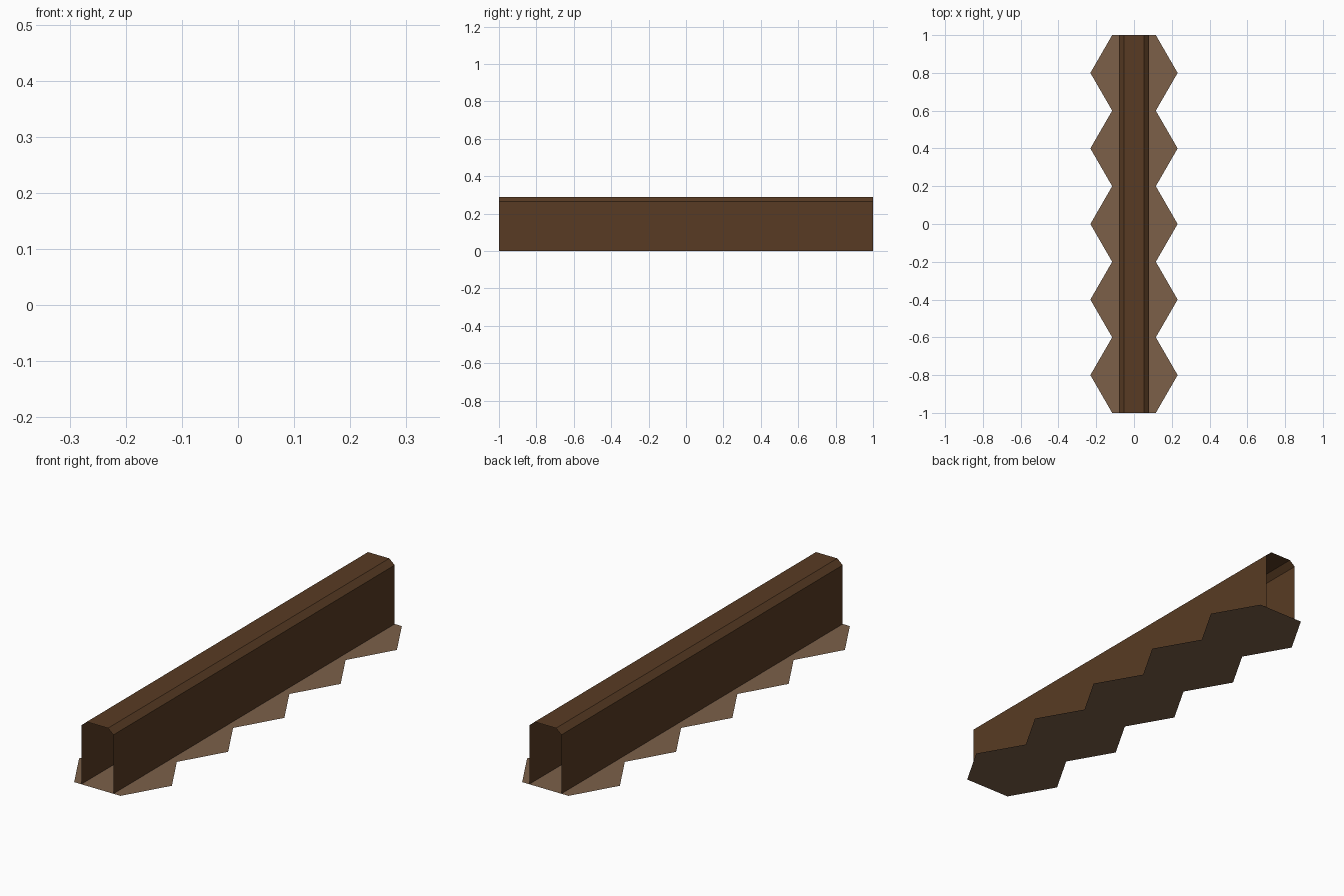
import bpy, bmesh, math

if "Cube" in bpy.data.objects:
    bpy.data.objects.remove(bpy.data.objects["Cube"])


def material(name, rgb):
    m = bpy.data.materials.new(name)
    m.diffuse_color = (*rgb, 1.0)
    m.use_nodes = True
    m.node_tree.nodes["Principled BSDF"].inputs["Base Color"].default_value = m.diffuse_color
    return m


def finish(name, bm, mat):
    mesh = bpy.data.meshes.new(name)
    bm.to_mesh(mesh)
    bm.free()
    mesh.materials.append(mat)
    obj = bpy.data.objects.new(name, mesh)
    bpy.context.collection.objects.link(obj)
    return obj


dark_brown = material("dark brown", (0.0976, 0.0437, 0.0168))
light_brown = material("light brown", (0.2016, 0.117, 0.0666))

# Ground strip: a row of five flat hexagons joined along their short edges
bm = bmesh.new()
radius = 0.2 / math.cos(math.radians(30))
for i in range(5):
    cy = -0.8 + 0.4 * i
    bm.faces.new([bm.verts.new((radius * math.cos(math.radians(60 * k)),
                                cy + radius * math.sin(math.radians(60 * k)), 0))
                  for k in range(6)])
bmesh.ops.remove_doubles(bm, verts=bm.verts, dist=0.001)
finish("hexagon_ground", bm, light_brown)

# Wall: open-ended shell with a chamfered top, extruded along y
half = [(0.08, 0.0), (0.08, 0.265), (0.053, 0.288)]
profile = half + [(-x, z) for x, z in reversed(half)]
bm = bmesh.new()
front = [bm.verts.new((x, -1, z)) for x, z in profile]
back = [bm.verts.new((x, 1, z)) for x, z in profile]
for i in range(len(profile) - 1):
    bm.faces.new((front[i], back[i], back[i + 1], front[i + 1]))
finish("wall", bm, dark_brown)
